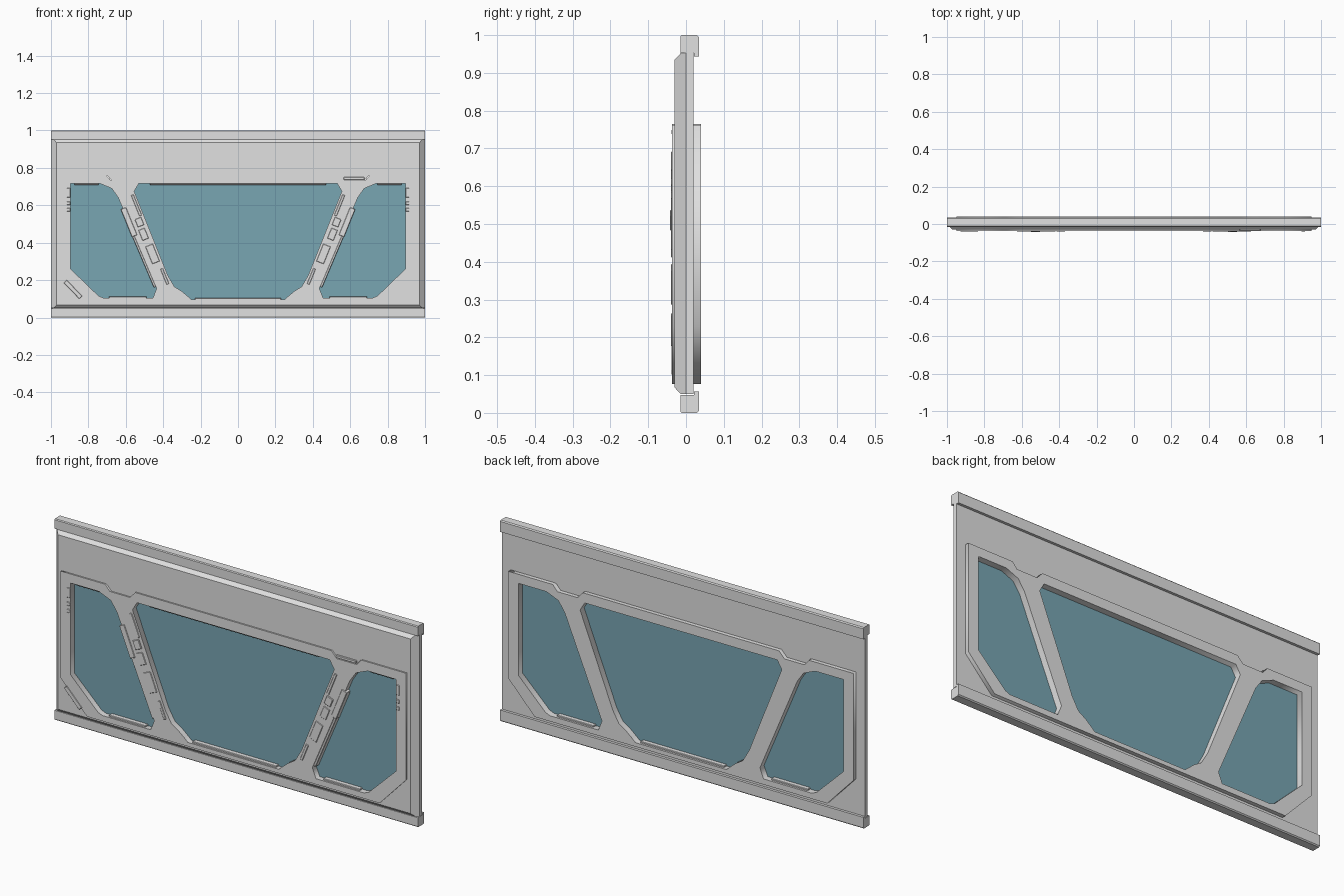
import bpy, bmesh
from math import radians
from mathutils import Matrix, Vector

old = bpy.data.objects.get("Cube")
if old:
    bpy.data.objects.remove(old, do_unlink=True)


def material(name, rgb):
    m = bpy.data.materials.new(name)
    m.use_nodes = True
    m.diffuse_color = (*rgb, 1)
    m.node_tree.nodes["Principled BSDF"].inputs["Base Color"].default_value = (*rgb, 1)
    return m


METAL = material("light grey metal", (0.75, 0.75, 0.75))
GLASS = material("blue green glass", (0.19, 0.38, 0.45))


def add(name, bm, mat):
    bmesh.ops.remove_doubles(bm, verts=bm.verts, dist=1e-5)
    bmesh.ops.recalc_face_normals(bm, faces=bm.faces)
    me = bpy.data.meshes.new(name)
    bm.to_mesh(me)
    bm.free()
    me.materials.append(mat)
    ob = bpy.data.objects.new(name, me)
    bpy.context.collection.objects.link(ob)
    return ob


def slab(name, loops, y0, y1, mat):
    """Upright plate from x/z outlines; inner outlines become holes."""
    cu = bpy.data.curves.new(name + " outline", "CURVE")
    cu.dimensions, cu.fill_mode, cu.extrude = "2D", "BOTH", (y1 - y0) / 2
    for pts in loops:
        sp = cu.splines.new("POLY")
        sp.points.add(len(pts) - 1)
        for p, (x, z) in zip(sp.points, pts):
            p.co = (x, z, 0, 1)
        sp.use_cyclic_u = True
    tmp = bpy.data.objects.new(name + " outline", cu)
    me = bpy.data.meshes.new_from_object(tmp)
    bm = bmesh.new()
    bm.from_mesh(me)
    bm.transform(Matrix.Translation((0, (y0 + y1) / 2, 0)) @ Matrix.Rotation(radians(90), 4, "X"))
    bpy.data.objects.remove(tmp)
    bpy.data.curves.remove(cu)
    bpy.data.meshes.remove(me)
    return add(name, bm, mat)


def box(name, x, z, w, h, y0, y1, lean=0, tilt=0):
    """Small bevelled block; lean turns it in the wall plane, tilt about x."""
    bm = bmesh.new()
    bmesh.ops.create_cube(bm, size=1)
    bm.transform(Matrix.Diagonal((w, y1 - y0, h, 1)))
    bmesh.ops.bevel(bm, geom=bm.edges[:], offset=0.002, segments=1, affect="EDGES")
    bm.transform(Matrix.Translation((x, (y0 + y1) / 2, z))
                 @ Matrix.Rotation(radians(lean), 4, "Y") @ Matrix.Rotation(radians(tilt), 4, "X"))
    return add(name, bm, METAL)


def mirror(pts):
    return [(-x, z) for x, z in reversed(pts)]


# Outlines of the frame and its three openings
half = [(0, 0.765), (0.54, 0.765), (0.57, 0.733), (0.68, 0.733), (0.705, 0.762),
        (0.95, 0.762), (0.95, 0.23), (0.805, 0.077), (0, 0.077)]
outer = half + mirror(half)[1:-1]
side = [(0.895, 0.717), (0.74, 0.717), (0.675, 0.69), (0.64, 0.64), (0.435, 0.155),
        (0.455, 0.105), (0.72, 0.105), (0.745, 0.115), (0.895, 0.26)]
mid_half = [(0.53, 0.717), (0.555, 0.675), (0.375, 0.225), (0.34, 0.165),
            (0.30, 0.14), (0.27, 0.115), (0.25, 0.097)]
middle = mid_half + mirror(mid_half)

# Wall panel with sloped front edges
bm = bmesh.new()
rings = []
for y, hx, inset in ((0.02, 1, 0), (0, 1, 0), (-0.014, 0.986, 0), (-0.03, 0.97, 0.017)):
    lo, hi = 0.05 + inset, 0.952 - inset
    rings.append([bm.verts.new(p) for p in ((-hx, y, lo), (hx, y, lo), (hx, y, hi), (-hx, y, hi))])
for a, b in zip(rings, rings[1:]):
    for i in range(4):
        j = (i + 1) % 4
        bm.faces.new((a[i], a[j], b[j], b[i]))
bm.faces.new(rings[0])
bm.faces.new(rings[-1])
panel = add("wall_panel", bm, METAL)

# Opening for the frame
c = Vector((0, 0.42))
hole = [tuple(c + (Vector(p) - c) * 0.99) for p in outer]
cutter = slab("opening_cutter", [hole], -0.2, 0.2, METAL)
cutter.hide_render = True
mod = panel.modifiers.new("opening", "BOOLEAN")
mod.operation, mod.solver, mod.object = "DIFFERENCE", "EXACT", cutter
cut = bpy.data.meshes.new_from_object(panel.evaluated_get(bpy.context.evaluated_depsgraph_get()))
panel.modifiers.clear()
panel.data = cut
bpy.data.objects.remove(cutter, do_unlink=True)

# Rails along the top and bottom, each with a lip behind the panel
profile = [(-0.015, 0.952), (-0.015, 0.996), (-0.011, 1), (0.029, 1), (0.034, 0.995),
           (0.034, 0.943), (0.021, 0.943), (0.021, 0.952)]
for name, flip in (("top_rail", False), ("bottom_rail", True)):
    bm = bmesh.new()
    f = bm.faces.new([bm.verts.new((-1, y, 1 - z if flip else z)) for y, z in profile])
    ext = bmesh.ops.extrude_face_region(bm, geom=[f])["geom"]
    bmesh.ops.translate(bm, vec=(2, 0, 0), verts=[v for v in ext if isinstance(v, bmesh.types.BMVert)])
    add(name, bm, METAL)

# Window frame and panes
slab("window_frame", [outer, side, mirror(side), middle], -0.037, 0.04, METAL)
for name, pts in (("left_pane", side), ("right_pane", mirror(side)), ("middle_pane", middle)):
    slab(name, [pts], -0.008, 0.008, GLASS)

# Fittings repeated on both halves
for s, label in ((1, "left"), (-1, "right")):
    fittings = [("clasp", 0.527, 0.51, 0.036, 0.045, 0.043),
                ("clasp_base", 0.505, 0.445, 0.035, 0.06, 0.040),
                ("post_block", 0.457, 0.34, 0.042, 0.1, 0.040),
                ("upper_post_strip", 0.543, 0.6, 0.014, 0.12, 0.040),
                ("lower_post_strip", 0.392, 0.22, 0.014, 0.09, 0.040),
                ("post_plate", 0.583, 0.51, 0.03, 0.16, 0.040)]
    for part, x, z, w, h, front in fittings:
        box(f"{label}_{part}", s * x, z, w, h, -front, -0.01, lean=s * 22)
    box(f"{label}_post_rib", s * 0.53, 0.365, 0.012, 0.44, -0.034, 0, lean=s * 23)
    for i, (z, h) in enumerate(((0.667, 0.05), (0.611, 0.018), (0.576, 0.018))):
        box(f"{label}_side_tab_{i + 1}", s * 0.905, z, 0.02, h, -0.04, -0.01)
    box(f"{label}_window_top_strip", s * 0.81, 0.717, 0.13, 0.014, -0.032, -0.018, tilt=45)
    box(f"{label}_window_sill", s * 0.59, 0.107, 0.2, 0.012, -0.03, 0.03)

# Single fittings
box("middle_window_top_strip", 0, 0.717, 0.94, 0.014, -0.032, -0.018, tilt=45)
box("middle_window_sill", 0, 0.099, 0.46, 0.012, -0.03, 0.03)
box("top_clip", 0.62, 0.743, 0.11, 0.014, -0.038, -0.02)
box("corner_plate", -0.882, 0.15, 0.022, 0.12, -0.039, -0.02, lean=-44)
